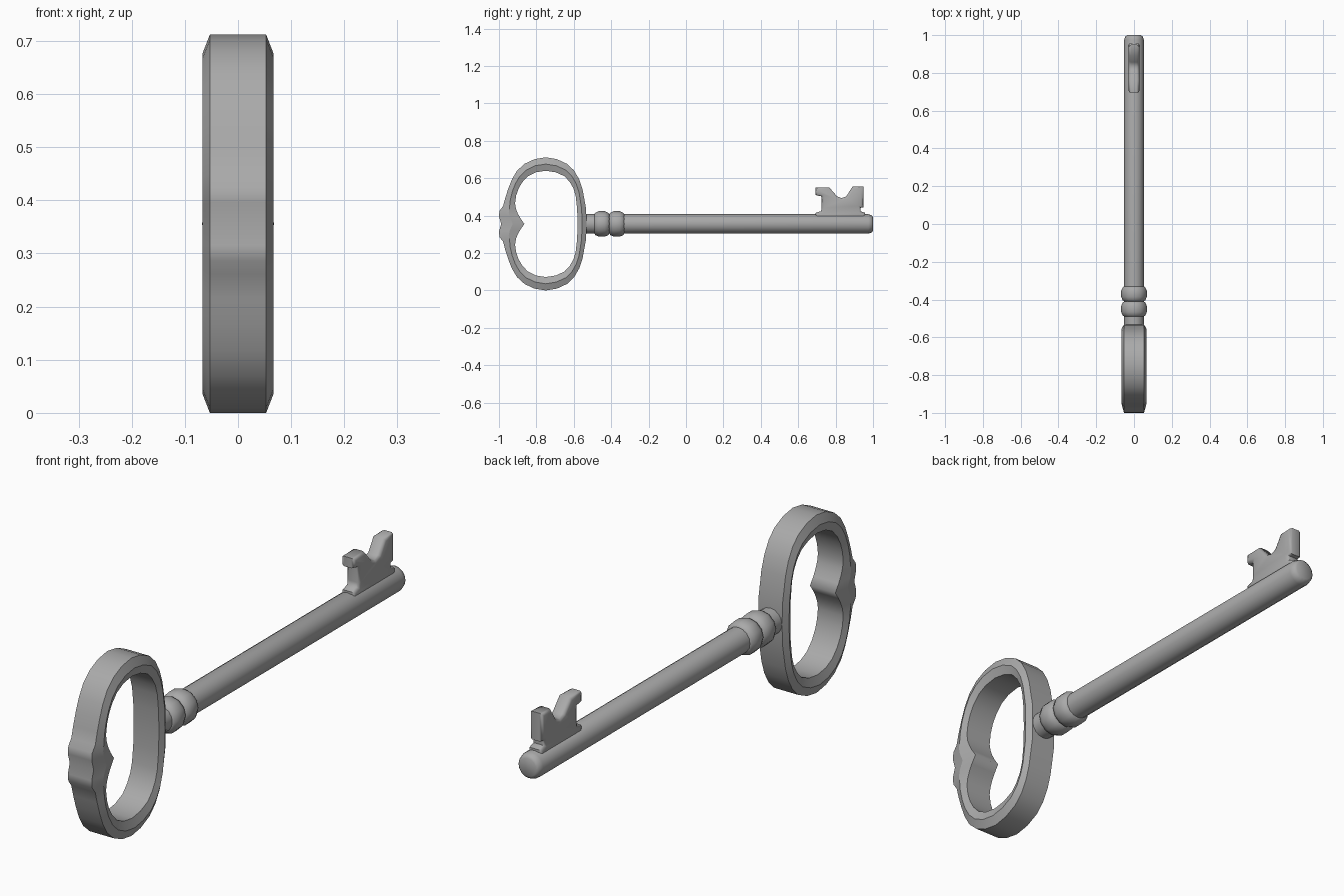
import bpy, bmesh, math

if "Cube" in bpy.data.objects:
    bpy.data.objects.remove(bpy.data.objects["Cube"])

ZC = 0.356  # height of the key's axis
metal = bpy.data.materials.new("dark_metal")
metal.diffuse_color = (.4, .4, .4, 1)
metal.use_nodes = True
metal.node_tree.nodes["Principled BSDF"].inputs["Base Color"].default_value = metal.diffuse_color


def finish(bm, name, angle=35):
    bmesh.ops.recalc_face_normals(bm, faces=bm.faces)
    me = bpy.data.meshes.new(name)
    bm.to_mesh(me)
    bm.free()
    me.materials.append(metal)
    ob = bpy.data.objects.new(name, me)
    bpy.context.collection.objects.link(ob)
    bpy.ops.object.select_all(action='DESELECT')
    ob.select_set(True)
    bpy.context.view_layer.objects.active = ob
    bpy.ops.object.shade_smooth_by_angle(angle=math.radians(angle))
    return ob


def bridge(bm, a, b):
    # band of quads between two closed loops
    for i in range(len(a)):
        j = (i + 1) % len(a)
        bm.faces.new((a[i], a[j], b[j], b[i]))


def mirrored(half):
    # close a half outline whose first and last points lie on the axis
    return half + [(y, -z) for y, z in half[-2:0:-1]]


# Bow: handle ring lofted through outer, ridge and inner outlines
outer = mirrored([(-.532, 0), (-.534, .08), (-.553, .184), (-.571, .238), (-.598, .285),
                  (-.634, .32), (-.69, .346), (-.75, .356), (-.81, .346), (-.862, .322),
                  (-.903, .285), (-.93, .24), (-.95, .19), (-.966, .14), (-.978, .095),
                  (-.997, .07), (-1, .04), (-.988, 0)])
inner = mirrored([(-.58, 0), (-.582, .08), (-.59, .15), (-.602, .19), (-.622, .225),
                  (-.65, .255), (-.697, .276), (-.75, .284), (-.803, .276), (-.845, .255),
                  (-.876, .222), (-.896, .187), (-.908, .152), (-.914, .11), (-.909, .08),
                  (-.899, .055), (-.885, .03), (-.864, 0)])
ridge = [((a + c) / 2, (b + d) / 2) for (a, b), (c, d) in zip(outer, inner)]
bm = bmesh.new()
loops = [[bm.verts.new((x, y, ZC + z)) for y, z in line] for line, x in (
    (outer, .053), (ridge, .067), (inner, .056),
    (inner, -.056), (ridge, -.067), (outer, -.053))]
for k, a in enumerate(loops):
    bridge(bm, a, loops[(k + 1) % len(loops)])
bow = finish(bm, "bow", 180)
# keep the rims and ridges crisp, the walls smooth along the outline
n = len(outer)
for e in bow.data.edges:
    a, b = e.vertices
    e.use_edge_sharp = a // n == b // n


# Turned parts: a (y, radius) profile spun about the key's axis
def turned(name, profile, sides=12):
    bm = bmesh.new()
    rings = [[bm.verts.new((r * math.cos(t), y, ZC + r * math.sin(t)))
              for t in (2 * math.pi * i / sides for i in range(sides))]
             for y, r in profile]
    for a, b in zip(rings, rings[1:]):
        bridge(bm, a, b)
    bm.faces.new(rings[0])
    bm.faces.new(rings[-1])
    return finish(bm, name, 50)


turned("shaft", [(-.55, .052), (.975, .052), (.993, .046), (1.0, .036)], 16)
for name, y in (("collar_bead_rear", -.45), ("collar_bead_front", -.37)):
    turned(name, [(y - .04, .052), (y - .034, .06), (y - .016, .068),
                  (y + .016, .068), (y + .034, .06), (y + .04, .052)])

# Bit: notched plate with rounded edges
outline = [(.693, .37), (.693, .415), (.722, .424), (.725, .442), (.725, .503), (.693, .51),
           (.693, .55), (.765, .552), (.808, .503), (.832, .494), (.857, .503), (.89, .555),
           (.949, .557), (.949, .444), (.933, .442), (.933, .424), (.958, .415), (.958, .37)]
bm = bmesh.new()
sides = [[bm.verts.new((x, y, z)) for y, z in outline] for x in (-.028, .028)]
bridge(bm, *sides)
caps = [bm.faces.new(s) for s in sides]
bmesh.ops.recalc_face_normals(bm, faces=bm.faces)
rim = list({e for f in caps for e in f.edges})
bmesh.ops.bevel(bm, geom=rim, offset=.012, offset_type='OFFSET', segments=2,
                profile=.5, affect='EDGES')
finish(bm, "bit", 60)
